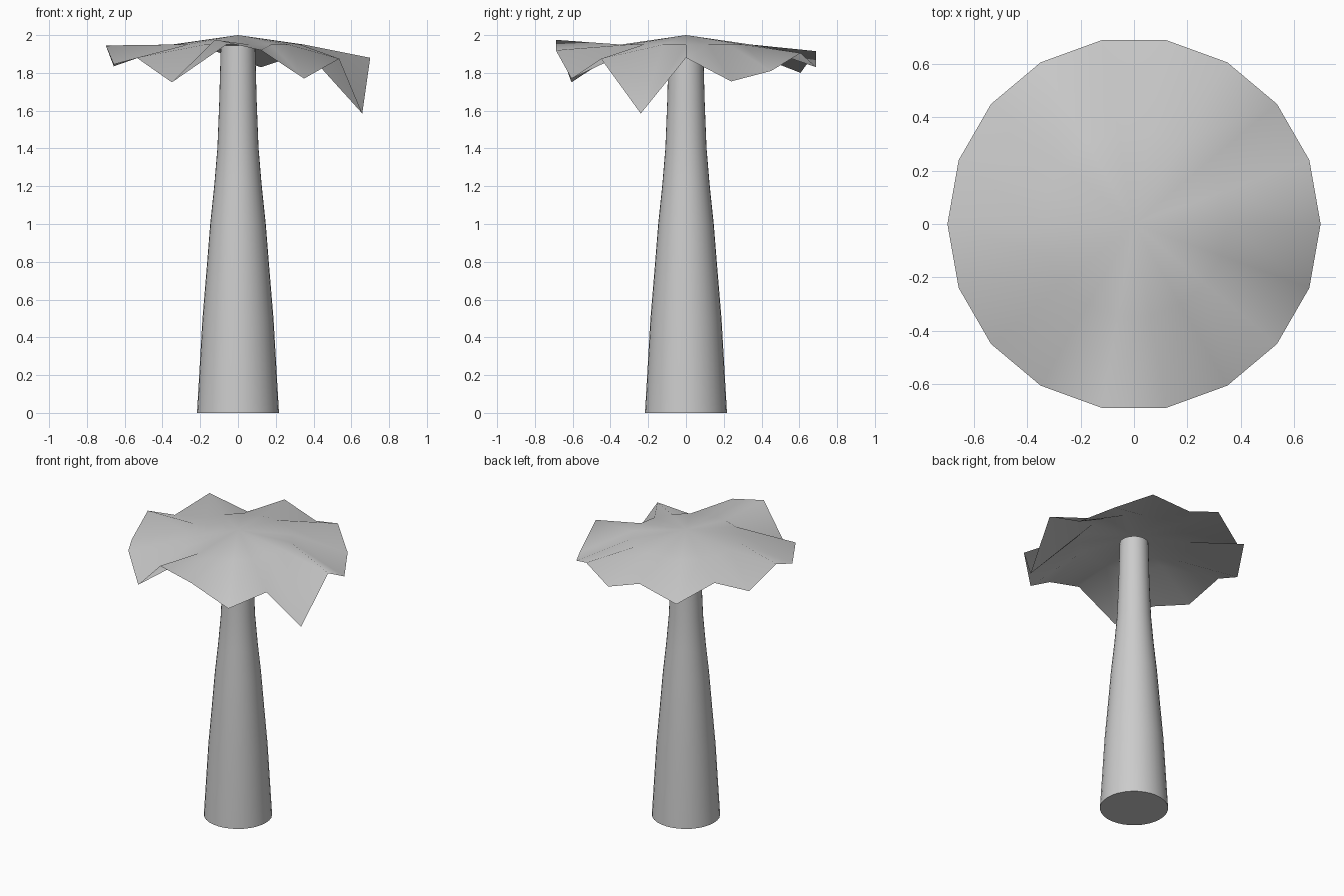
import bpy, bmesh, math

if "Cube" in bpy.data.objects:
    bpy.data.objects.remove(bpy.data.objects["Cube"])


def ring(bm, radius, heights):
    n = len(heights)
    return [bm.verts.new((radius * math.cos(math.tau * i / n),
                          radius * math.sin(math.tau * i / n), z))
            for i, z in enumerate(heights)]


def bridge(bm, a, b):
    n = len(a)
    for i in range(n):
        j = (i + 1) % n
        bm.faces.new((a[i], a[j], b[j], b[i]))


def finish(bm, name, angle):
    mesh = bpy.data.meshes.new(name)
    bm.to_mesh(mesh)
    bm.free()
    obj = bpy.data.objects.new(name, mesh)
    bpy.context.collection.objects.link(obj)
    bpy.ops.object.select_all(action='DESELECT')
    obj.select_set(True)
    bpy.context.view_layer.objects.active = obj
    bpy.ops.object.shade_smooth_by_angle(angle=math.radians(angle))
    return obj


# Tapered, gently curved trunk
profile = [(0.217, 0), (0.188, 0.5), (0.167, 0.75), (0.147, 1.0),
           (0.126, 1.2), (0.109, 1.4), (0.099, 1.65), (0.091, 1.945)]
bm = bmesh.new()
rings = [ring(bm, r, [z] * 32) for r, z in profile]
for lower, upper in zip(rings, rings[1:]):
    bridge(bm, lower, upper)
bm.faces.new(rings[0][::-1])
bm.faces.new(rings[-1])
finish(bm, "trunk", 40)

# Thin canopy sheet: flat cone centre, ragged drooping rim (every 20 degrees)
rim_z = [1.88, 1.755, 1.81, 1.905, 1.83, 1.915, 1.80, 1.94, 1.835,
         1.945, 1.845, 1.88, 1.75, 1.975, 1.92, 1.77, 1.875, 1.585]
bm = bmesh.new()
apex = bm.verts.new((0, 0, 2))
middle = ring(bm, 0.35, [1.95] * 18)
rim = ring(bm, 0.70, rim_z)
for i in range(18):
    bm.faces.new((apex, middle[i], middle[(i + 1) % 18]))
bridge(bm, rim, middle)
finish(bm, "canopy", 80)
